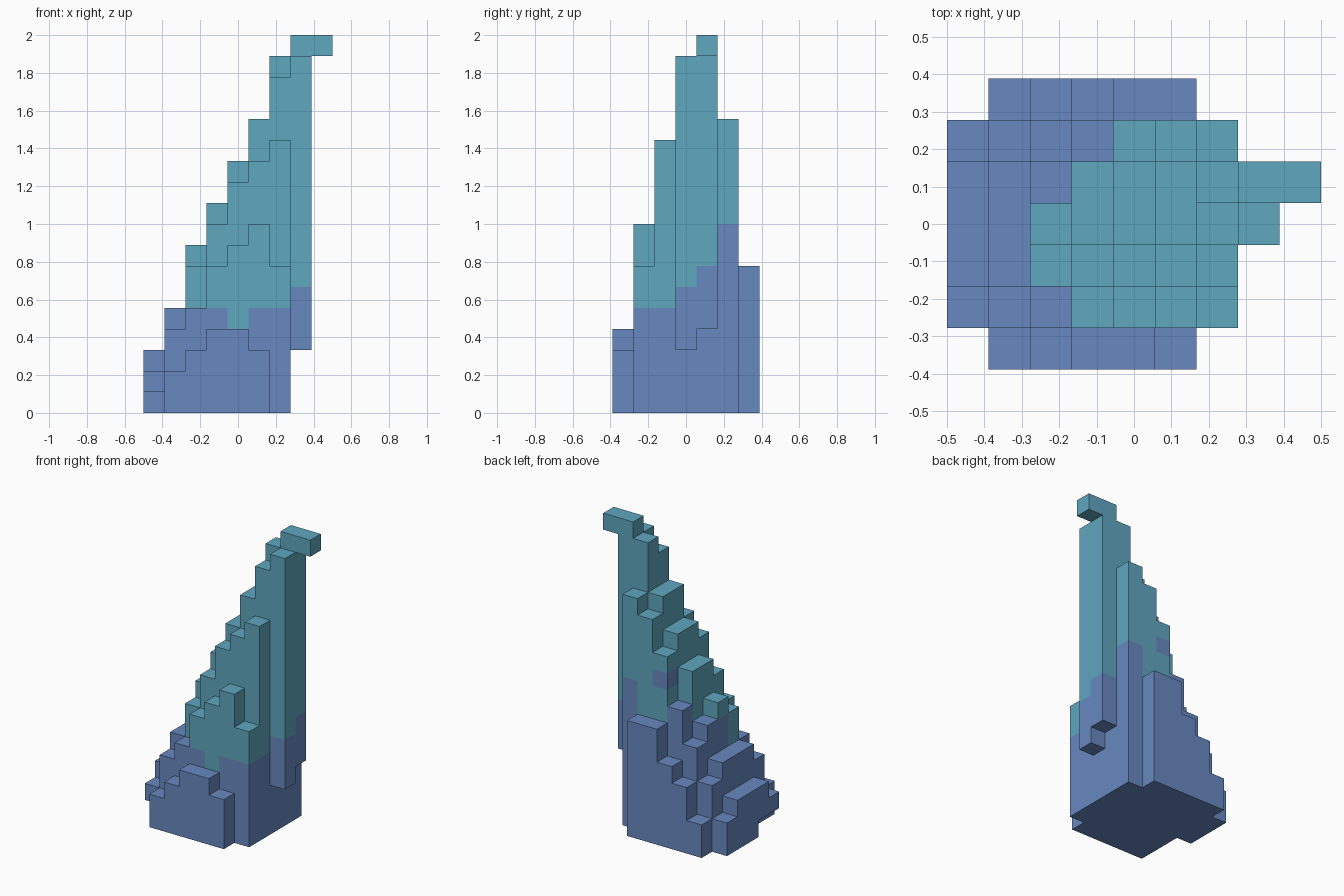
import bpy
import bmesh
from mathutils import Vector

default_cube = bpy.data.objects.get("Cube")
if default_cube:
    bpy.data.objects.remove(default_cube, do_unlink=True)

UNIT = 1 / 9
ORIGIN = Vector((-0.5, -3.5 * UNIT, 0))


def make_material(name, colour):
    material = bpy.data.materials.new(name)
    material.use_nodes = True
    material.diffuse_color = colour
    material.node_tree.nodes["Principled BSDF"].inputs["Base Color"].default_value = colour
    return material


slate_blue = make_material("slate blue", (0.14, 0.25, 0.53, 1))
teal = make_material("teal", (0.115, 0.385, 0.52, 1))

# Block counts of each row, front to back: (first column, stack heights)
ROWS = [
    (1, [2, 3, 4, 4, 3]),
    (0, [2, 4, 5, 7, 8, 9, 7]),
    (0, [3, 5, 7, 9, 11, 12, 13]),
    (0, [3, 5, 8, 10, 12, 14, 16, 17]),
    (0, [3, 5, 7, 10, 12, 14, 17, 18, 18]),
    (0, [2, 4, 6, 8, 11, 13, 14]),
    (1, [2, 4, 5, 7, 7]),
]
# Stacks that hang clear of the ground: (column, row) -> lowest block
RAISED = {(0, 1): 1, (0, 2): 1, (7, 3): 3, (7, 4): 4, (8, 4): 17}
# Height where blue gives way to teal, per row, with single-stack exceptions
BLEND = [9, 5, 5, 7, 7, 7, 9]
BLEND_AT = {(4, 1): 4, (7, 3): 6, (6, 5): 9, (3, 5): 8}


def is_teal(block):
    x, y, z = block
    if block == (4, 5, 9):
        return False
    return z >= BLEND_AT.get((x, y), BLEND[y])


blocks = set()
for y, (first, heights) in enumerate(ROWS):
    for x, height in enumerate(heights, first):
        blocks.update((x, y, z) for z in range(RAISED.get((x, y), 0), height))


def build_part(name, part_blocks, material):
    """Outer skin of a group of blocks, with flat areas merged."""
    bm = bmesh.new()
    for block in part_blocks:
        centre = Vector(block) + Vector((0.5, 0.5, 0.5))
        for axis in range(3):
            for sign in (-1, 1):
                normal = Vector((0, 0, 0))
                normal[axis] = sign
                if tuple(int(v) for v in Vector(block) + normal) in blocks:
                    continue
                u = Vector((0, 0, 0))
                u[(axis + 1) % 3] = 0.5
                v = normal.cross(u)
                middle = centre + normal / 2
                corners = (-u - v, u - v, u + v, v - u)
                bm.faces.new([bm.verts.new(ORIGIN + (middle + c) * UNIT) for c in corners])
    bmesh.ops.remove_doubles(bm, verts=bm.verts, dist=UNIT / 100)
    bmesh.ops.dissolve_limit(bm, angle_limit=0.01, verts=bm.verts, edges=bm.edges)
    mesh = bpy.data.meshes.new(name)
    bm.to_mesh(mesh)
    bm.free()
    mesh.materials.append(material)
    part = bpy.data.objects.new(name, mesh)
    bpy.context.collection.objects.link(part)


# Wide blue base and the teal spire with its overhanging tip
build_part("stepped_base", [b for b in sorted(blocks) if not is_teal(b)], slate_blue)
build_part("stepped_spire", [b for b in sorted(blocks) if is_teal(b)], teal)
